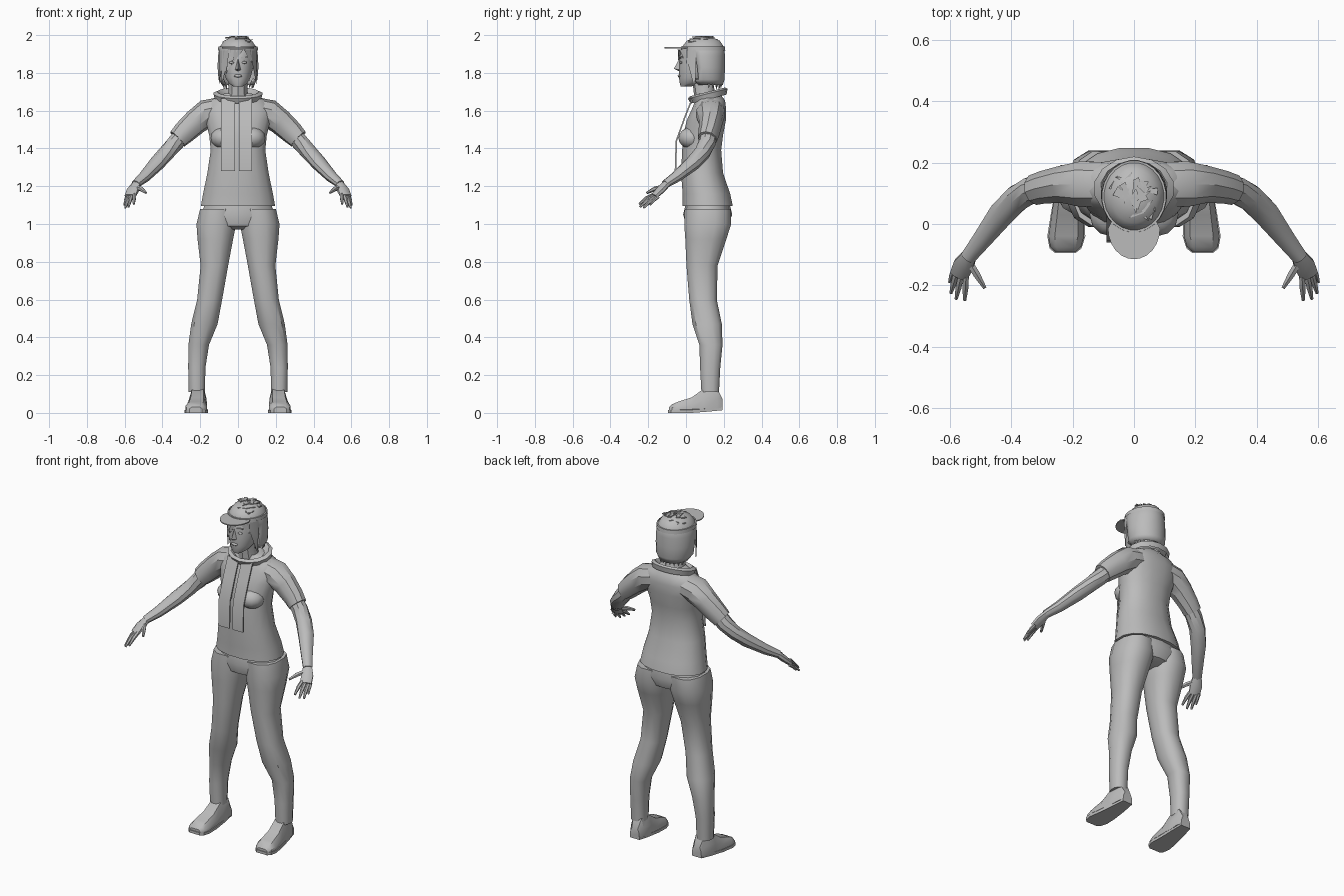
import bpy, bmesh, math, random
from mathutils import Vector

random.seed(4)
if "Cube" in bpy.data.objects:
    bpy.data.objects.remove(bpy.data.objects["Cube"], do_unlink=True)

grey = bpy.data.materials.new("plain grey")
grey.use_nodes = True
grey.diffuse_color = (0.5, 0.5, 0.5, 1)
grey.node_tree.nodes["Principled BSDF"].inputs["Base Color"].default_value = (0.5, 0.5, 0.5, 1)


def finish(name, bm, angle=35):
    """Turn a bmesh into a shaded object."""
    bmesh.ops.recalc_face_normals(bm, faces=bm.faces)
    me = bpy.data.meshes.new(name)
    bm.to_mesh(me)
    bm.free()
    me.materials.append(grey)
    ob = bpy.data.objects.new(name, me)
    bpy.context.collection.objects.link(ob)
    bpy.ops.object.select_all(action='DESELECT')
    ob.select_set(True)
    bpy.context.view_layer.objects.active = ob
    bpy.ops.object.shade_smooth_by_angle(angle=math.radians(angle))
    return ob


def power(v, p):
    return math.copysign(abs(v) ** p, v)


def loft(rings, sides=10, along=False, p=1.0, s=1, caps=True):
    """Join rings (x, y, z, rx, ry); flat, or square to the path if along."""
    bm = bmesh.new()
    mid = [Vector((s * r[0], r[1], r[2])) for r in rings]
    loops = []
    for i, r in enumerate(rings):
        u, v = Vector((1, 0, 0)), Vector((0, 1, 0))
        if along:
            t = (mid[min(i + 1, len(mid) - 1)] - mid[max(i - 1, 0)]).normalized()
            u = t.cross(Vector((0, 0, 1))).normalized()
            v = u.cross(t)
        loop = []
        for k in range(sides):
            a = 2 * math.pi * (k + 0.5) / sides
            loop.append(bm.verts.new(mid[i] + u * r[3] * power(math.cos(a), p)
                                     + v * r[4] * power(math.sin(a), p)))
        loops.append(loop)
    for a, b in zip(loops, loops[1:]):
        for k in range(sides):
            j = (k + 1) % sides
            bm.faces.new((a[k], a[j], b[j], b[k]))
    if caps:
        bm.faces.new(loops[0])
        bm.faces.new(loops[-1])
    return bm


def plate(name, outline, depth):
    """Thin plate from an outline pushed along depth."""
    bm = bmesh.new()
    f = bm.faces.new([bm.verts.new(c) for c in outline])
    new = bmesh.ops.extrude_face_region(bm, geom=[f])["geom"]
    bmesh.ops.translate(bm, vec=depth, verts=[g for g in new if isinstance(g, bmesh.types.BMVert)])
    return finish(name, bm)


def ball(name, at, size, seg=12):
    bm = bmesh.new()
    bmesh.ops.create_uvsphere(bm, u_segments=seg, v_segments=8, radius=1)
    bmesh.ops.scale(bm, vec=size, verts=bm.verts)
    bmesh.ops.translate(bm, vec=at, verts=bm.verts)
    return finish(name, bm, 50)


# Shirt body, neck and hips
finish("shirt", loft([
    (0, .115, 1.095, .2, .135), (0, .108, 1.16, .188, .128), (0, .085, 1.27, .165, .113),
    (0, .083, 1.39, .147, .105), (0, .09, 1.47, .155, .108), (0, .108, 1.55, .175, .105),
    (0, .122, 1.61, .188, .092), (0, .128, 1.655, .15, .08), (0, .12, 1.69, .075, .06)],
    16, p=.88))
finish("hips", loft([
    (0, .115, 1.13, .17, .11), (0, .115, 1.05, .2, .13), (0, .112, .99, .17, .11),
    (0, .11, .97, .08, .07)], 14, p=.9))
finish("neck", loft([(0, .11, 1.64, .065, .065), (0, .095, 1.71, .052, .055),
                     (0, .085, 1.8, .055, .06)], 10))

# Collar: an open band, higher at the back
bm = loft([(0, .12, 1.66, .125, .095), (0, .115, 1.69, .132, .105), (0, .115, 1.7, .11, .092),
           (0, .115, 1.675, .075, .07)], 14, caps=False)
for v in bm.verts:
    v.co.z += (v.co.y - .115) * .25
finish("collar", bm)

# Two hanging front panels following the chest
for name, x0, x1 in (("right_panel", -.09, -.016), ("left_panel", .004, .075)):
    path = [(.03, 1.665), (-.012, 1.56), (-.055, 1.44), (-.06, 1.28)]
    bm = bmesh.new()
    rows = [[bm.verts.new((x, y + d, z)) for x, d in
             ((x0, 0), (x1, 0), (x1, .008), (x0, .008))] for y, z in path]
    for a, b in zip(rows, rows[1:]):
        for k in range(4):
            bm.faces.new((a[k], a[k - 1], b[k - 1], b[k]))
    bm.faces.new(rows[0])
    bm.faces.new(rows[-1])
    finish(name, bm, 20)

for side, s in (("left", 1), ("right", -1)):
    # Chest, arm and sleeve
    ball(side + "_chest", (s * .075, .03, 1.455), (.07, .07, .058))
    finish(side + "_sleeve", loft([
        (.1, .13, 1.6, .075, .07), (.165, .13, 1.585, .078, .075), (.225, .13, 1.54, .064, .068),
        (.285, .122, 1.485, .056, .062), (.32, .113, 1.45, .052, .055)], 10, True, s=s))
    finish(side + "_arm", loft([
        (.27, .125, 1.5, .045, .045), (.335, .11, 1.425, .046, .046), (.38, .085, 1.375, .045, .042),
        (.43, .035, 1.32, .044, .039), (.495, -.05, 1.25, .033, .03),
        (.542, -.11, 1.21, .026, .022)], 10, True, s=s))

    # Hand and digits
    finish(side + "_palm", loft([
        (.535, -.1, 1.216, .025, .02), (.556, -.135, 1.18, .036, .02),
        (.571, -.168, 1.147, .033, .015)], 8, True, s=s))
    for digit, base, tip, r in (
            ("index", (.548, -.172, 1.155), (.552, -.248, 1.105), .011),
            ("middle", (.564, -.168, 1.148), (.58, -.244, 1.09), .011),
            ("ring", (.578, -.158, 1.143), (.597, -.225, 1.085), .011),
            ("little", (.587, -.145, 1.145), (.602, -.19, 1.1), .009),
            ("thumb", (.54, -.12, 1.195), (.487, -.208, 1.165), .013)):
        a, b = Vector(base), Vector(tip)
        m = a.lerp(b, .5) + Vector((0, 0, .006))
        finish(f"{side}_{digit}_finger", loft([
            (*a, r, r), (*m, r, r), (*b, r * .5, r * .5)], 6, True, s=s))

    # Trouser leg
    finish(side + "_leg", loft([
        (.105, .115, 1.08, .098, .125), (.115, .115, 1.0, .108, .128), (.12, .105, .92, .097, .112),
        (.125, .085, .78, .075, .085), (.15, .09, .6, .068, .075), (.178, .112, .47, .072, .08),
        (.208, .132, .36, .056, .063), (.218, .128, .24, .047, .055),
        (.218, .128, .11, .044, .048)], 12, p=.85, s=s))

    # Shoe: cross-sections from heel to toe, then a flat sole
    bm = bmesh.new()
    rows = []
    for y, w, top in ((.193, .03, .075), (.165, .042, .13), (.09, .047, .125), (.03, .052, .082),
                      (-.04, .058, .06), (-.075, .05, .045), (-.09, .034, .03)):
        x = s * (.213 + (.09 - y) * .06)
        low = .012 + max(0, y - .05) * .1
        rows.append([bm.verts.new((x + a * w, y, low + (top - low) * h)) for a, h in
                     ((-1, 0), (1, 0), (1, .5), (.65, 1), (-.65, 1), (-1, .5))])
    for a, b in zip(rows, rows[1:]):
        for k in range(6):
            bm.faces.new((a[k], a[k - 1], b[k - 1], b[k]))
    bm.faces.new(rows[0])
    bm.faces.new(rows[-1])
    finish(side + "_shoe", bm)
    outline = [(.193, .032), (.12, .044), (.03, .055), (-.04, .062), (-.08, .052), (-.094, .034)]
    edge = [(s * (.213 + (.09 - y) * .06) + k * w, y, max(0, y - .05) * .1)
            for k, pts in ((1, outline), (-1, outline[::-1])) for y, w in pts]
    plate(side + "_sole", edge, (0, 0, .016))

    # Eye, brow and ear
    ball(side + "_eye", (s * .033, -.026, 1.855), (.014, .008, .007), 8)
    plate(side + "_brow", [(s * .015, -.037, 1.876), (s * .05, -.027, 1.88),
                           (s * .05, -.027, 1.886), (s * .015, -.037, 1.884)], (0, .008, 0))
    ball(side + "_ear", (s * .087, .085, 1.845), (.01, .02, .03), 8)

# Head
finish("head", loft([
    (0, .0, 1.728, .026, .028), (0, .022, 1.745, .05, .055), (0, .045, 1.775, .068, .082),
    (0, .06, 1.82, .08, .098), (0, .07, 1.87, .086, .105), (0, .075, 1.92, .085, .105),
    (0, .085, 1.96, .06, .075)], 14), 45)
bm = bmesh.new()
v = [bm.verts.new(c) for c in ((0, -.036, 1.875), (-.017, -.03, 1.815), (.017, -.03, 1.815),
                               (0, -.064, 1.822), (0, -.035, 1.808))]
for f in ((0, 1, 3), (0, 3, 2), (1, 4, 3), (4, 2, 3)):
    bm.faces.new([v[i] for i in f])
finish("nose", bm, 20)
ball("lips", (0, -.034, 1.784), (.022, .01, .008), 8)

# Hair shell with the face cut open and a fringe left over the right side
bm = loft([
    (0, .115, 1.735, .085, .08), (0, .105, 1.765, .104, .1), (0, .1, 1.83, .109, .107),
    (0, .093, 1.89, .107, .114), (0, .09, 1.935, .099, .114), (0, .092, 1.97, .075, .088),
    (0, .095, 1.99, .035, .042)], 24)
gone = []
for f in bm.faces:
    c = f.calc_center_median()
    if len(f.verts) > 4 and c.z < 1.8:
        gone.append(f)
    elif c.z < 1.9 and c.y < .055 and c.x > -.085:
        gone.append(f)
bmesh.ops.delete(bm, geom=gone, context='FACES')
hair = finish("hair", bm, 45)
mod = hair.modifiers.new("thickness", 'SOLIDIFY')
mod.thickness = .008

# Fringe locks swept to the right and framing the left cheek
for i, (x0, x1, xt, zt) in enumerate(((.03, -.02, -.035, 1.84), (.0, -.05, -.065, 1.79),
                                      (-.035, -.085, -.088, 1.735), (-.07, -.1, -.1, 1.74),
                                      (.062, .1, .097, 1.74), (.03, .075, .072, 1.85))):
    front = lambda x: -.045 + abs(x) ** 2 * 9
    plate(f"fringe_lock_{i}", [(x0, front(x0), 1.925), (x1, front(x1), 1.925),
                               ((x1 + xt) / 2, front(x1), (1.9 + zt) / 2),
                               (xt, front(xt), zt)], (0, .008, 0))

# Loose crown tufts and nape points
for i in range(22):
    a = random.uniform(0, 2 * math.pi)
    r = random.uniform(.2, .85)
    c = Vector((.09 * r * math.cos(a), .092 + .1 * r * math.sin(a), 1.994 - .05 * r * r))
    d = Vector((random.uniform(-1, 1), random.uniform(-1, 1), 0)).normalized()
    w = Vector((-d.y, d.x, 0)) * .012
    plate(f"crown_tuft_{i}", [c - d * .025 - w, c - d * .025 + w, c + d * .025], (0, 0, .005))
for i in range(11):
    a = math.pi * (i + .5) / 11
    u = Vector((math.cos(a), math.sin(a), 0))
    t = Vector((-u.y, u.x, 0)) * .016
    c = Vector((u.x * .098, .108 + u.y * .092, 1.77))
    tip = Vector((u.x * .083, .11 + u.y * .08, 1.725 + random.uniform(-.01, .01)))
    plate(f"nape_lock_{i}", [c - t, c + t, tip], -u * .006)

# Visor band and brim
finish("visor_band", loft([(0, .09, 1.918, .107, .119), (0, .09, 1.94, .105, .117),
                           (0, .09, 1.94, .098, .11)], 24, caps=False))
arc = [math.pi * k / 12 for k in range(13)]
plate("visor_brim", [(.085 * math.cos(a), -.015 - .1 * math.sin(a), 1.93) for a in arc]
      + [(-.07, .015, 1.93), (.07, .015, 1.93)], (0, 0, .006))
